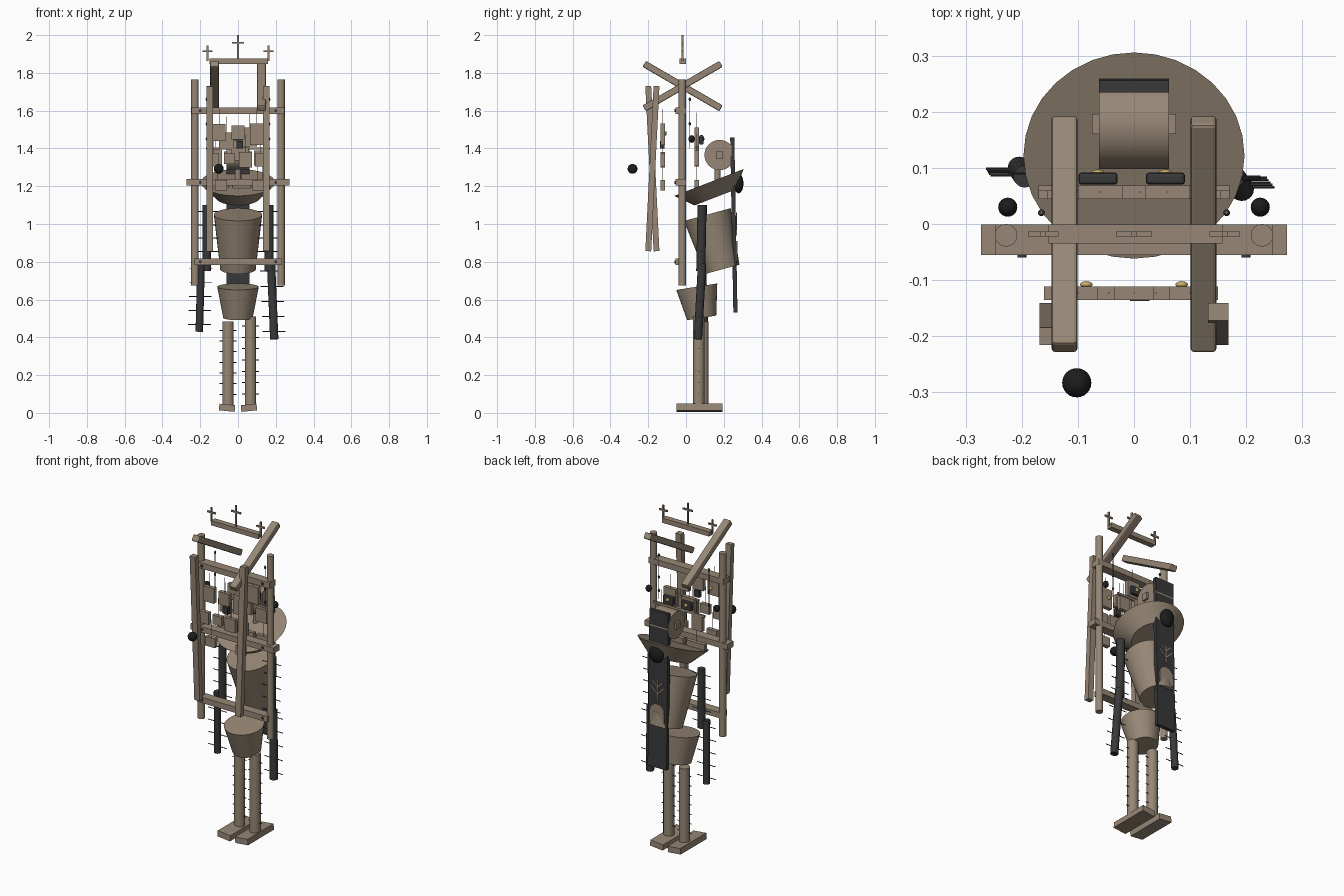
import bpy, math
from mathutils import Vector

if "Cube" in bpy.data.objects:
    bpy.data.objects.remove(bpy.data.objects["Cube"], do_unlink=True)


def material(name, rgb):
    m = bpy.data.materials.new(name)
    m.use_nodes = True
    m.diffuse_color = (*rgb, 1)
    m.node_tree.nodes["Principled BSDF"].inputs["Base Color"].default_value = (*rgb, 1)
    return m


WOOD = material("weathered wood", (.31, .245, .18))
DARK = material("charcoal", (.04, .04, .042))
BLACK = material("black", (.012, .012, .012))
GOLD = material("pale gold", (.6, .42, .13))


def finish(name, mat, smooth=False):
    o = bpy.context.object
    o.name = name
    o.data.materials.append(mat)
    if smooth:
        bpy.ops.object.shade_smooth_by_angle(angle=math.radians(35))
    return o


def box(name, loc, size, mat=WOOD, rot=(0, 0, 0), bevel=0):
    bpy.ops.mesh.primitive_cube_add(size=1, location=loc, rotation=rot)
    o = finish(name, mat)
    o.scale = size
    if bevel:
        bpy.ops.object.transform_apply(location=False, rotation=False, scale=True)
        b = o.modifiers.new("soft edges", "BEVEL")
        b.width, b.segments = bevel, 2
    return o


def rod(name, a, b, r1, r2=None, mat=WOOD, sides=32):
    """Round bar or tapered drum from point a to point b."""
    a, b = Vector(a), Vector(b)
    bpy.ops.mesh.primitive_cone_add(vertices=sides, radius1=r1, radius2=r1 if r2 is None else r2,
                                    depth=(b - a).length, location=(a + b) / 2)
    bpy.context.object.rotation_euler = (b - a).to_track_quat('Z', 'Y').to_euler()
    return finish(name, mat, True)


def ball(name, loc, size, mat):
    bpy.ops.mesh.primitive_uv_sphere_add(segments=24, ring_count=14, radius=1, location=loc)
    bpy.context.object.scale = size
    return finish(name, mat, True)


def nails(name, a, b, count, half):
    """Thin nails driven sideways through a limb."""
    a, b = Vector(a), Vector(b)
    for i in range(count):
        p = a.lerp(b, (i + .5) / count)
        d = Vector((half, 0, 0))
        rod(name, p - d, p + d, .0025, mat=DARK, sides=6)


def cross(name, x, base, top, arm_z, half):
    box(name + "_stem", (x, -.018, (base + top) / 2), (.009, .009, top - base))
    box(name + "_arm", (x, -.018, arm_z), (half * 2, .009, .009))


# Body drums
rod("pelvis", (0, .083, .503), (0, .057, .668), .078, .11)
rod("chest", (0, .192, .76), (0, .113, 1.05), .094, .128)
rod("shoulder_bowl", (0, .153, 1.14), (0, .122, 1.22), .115, .197)
rod("neck", (0, .167, 1.18), (0, .167, 1.32), .016)
rod("head", (-.062, .178, 1.365), (.062, .178, 1.365), .08)
for s in (-1, 1):
    box("ear", (s * .068, .178, 1.365), (.014, .036, .04))

# Legs and feet
for x, y, top in ((-.053, .09, .485), (.066, .068, .51)):
    s = 1 if x > 0 else -1
    rod("leg", (x, y, .04), (x, y, top), .03, sides=24)
    nails("leg_nail", (x, y, .07), (x, y, top - .02), 7, .045)
    box("foot", (s * .058, .072, .027), (.084, .245, .035), rot=(0, s * -.1, 0))

# Arms: two separate dark bars each side
for name, a, b, r in (
        ("upper_arm", (-.165, .09, 1.1), (-.165, .09, .75), .022),
        ("upper_arm", (.165, .085, 1.1), (.165, .078, .75), .024),
        ("forearm", (-.195, .085, .8), (-.205, .1, .43), .02),
        ("forearm", (.175, .085, .79), (.192, .063, .39), .022)):
    rod(name, a, b, r, mat=DARK, sides=20)
    nails(name + "_nail", a, b, 5, .06)

# Back board with painted arch and sprig
def board_y(z):
    return .245 + (1.455 - z) * .018


TILT = math.atan(.018)
box("back_board", (0, board_y(.995), .995), (.124, .022, .925), DARK, (TILT, 0, 0))
ball("back_knob", (0, .278, 1.215), (.045, .026, .053), BLACK)


def on_board(z):
    return board_y(z) + .013


rod("arch_top", (0, on_board(.865) - .003, .865), (0, on_board(.865) + .003, .865), .046)
box("arch_base", (0, on_board(.835), .835), (.092, .006, .06))
box("sprig_stem", (0, on_board(1.0), 1.0), (.006, .005, .12))
for s in (-1, 1):
    for z, size in ((.975, .06), (1.015, .045)):
        box("sprig_leaf", (s * size * .36, on_board(z), z + size * .3), (.006, .005, size), rot=(0, s * .8, 0))

# Outer frame: posts and crossbars
for s in (-1, 1):
    rod("outer_post", (s * .228, -.02, .675), (s * .228, -.02, 1.765), .02)
    ball("post_bead", (s * .225, .03, 1.45), (.017, .017, .02), BLACK)
for z, half in ((1.6, .247), (1.22, .273), (.8, .232)):
    box("crossbar", (0, -.028, z), (half * 2, .054, .034))
    for s in (-1, 1):
        rod("crossbar_peg", (s * .2, -.06, z), (s * .2, -.02, z), .008, mat=DARK, sides=12)

# Leaning front posts and the tilted top beams
for s in (-1, 1):
    box("front_post", (s * .15, -.178, 1.293), (.036, .031, .875), rot=(s * -.05, 0, 0))
    box("tilted_beam", (s * .124, -.018, 1.73), (.046, .47, .036), rot=(s * .525, 0, 0), bevel=.006)

# Ridge bar with three crosses
box("ridge_bar", (.003, -.018, 1.861), (.31, .034, .028))
cross("middle_cross", 0, 1.87, 2.0, 1.96, .032)
for s in (-1, 1):
    cross("side_cross", s * .162, 1.862, 1.945, 1.915, .027)

# Hanging panels on two layers: x, z, width, height
front_panels = ((-.1, 1.485, .07, .09), (0, 1.485, .07, .075), (.1, 1.475, .075, .115),
                (-.13, 1.34, .06, .07), (-.045, 1.345, .06, .055), (.04, 1.34, .07, .08),
                (.12, 1.34, .06, .07), (-.09, 1.205, .065, .055), (.105, 1.205, .055, .055))
back_panels = ((-.06, 1.44, .08, .09), (.06, 1.46, .08, .1), (-.12, 1.35, .07, .09),
               (.01, 1.37, .09, .07), (.12, 1.35, .07, .08), (-.11, 1.21, .12, .045),
               (.02, 1.21, .1, .045), (.13, 1.21, .08, .045))
for layer, y, panels in (("front", -.123, front_panels), ("back", .057, back_panels)):
    for x, z, w, h in panels:
        box(layer + "_panel", (x, y, z), (w, .024, h))
        rod(layer + "_wire", (x, y, z), (x, y, min(z + .13, 1.61)), .0015, sides=6)
box("front_dark_panel", (.01, -.125, 1.42), (.035, .024, .04), DARK)
box("back_thin_rail", (0, .064, 1.4), (.34, .01, .012))
for s in (-1, 1):
    ball("front_stud", (s * .085, -.108, 1.48), (.011, .006, .011), GOLD)
    box("dark_case", (s * .06 - .004, .081, 1.445), (.07, .022, .05), DARK, bevel=.006)
    ball("case_light", (s * .06 - .004, .092, 1.45), (.011, .005, .011), GOLD)
    rod("hanging_wire", (s * .165, .02, 1.4), (s * .165, .02, 1.67), .002, sides=6)
    for z in (1.45, 1.53, 1.66):
        ball("hanging_bead", (s * .165, .02, z), (.006, .006, .01), DARK)

# Loose ball floating in front
ball("front_ball", (-.102, -.283, 1.292), (.026, .026, .026), BLACK)
